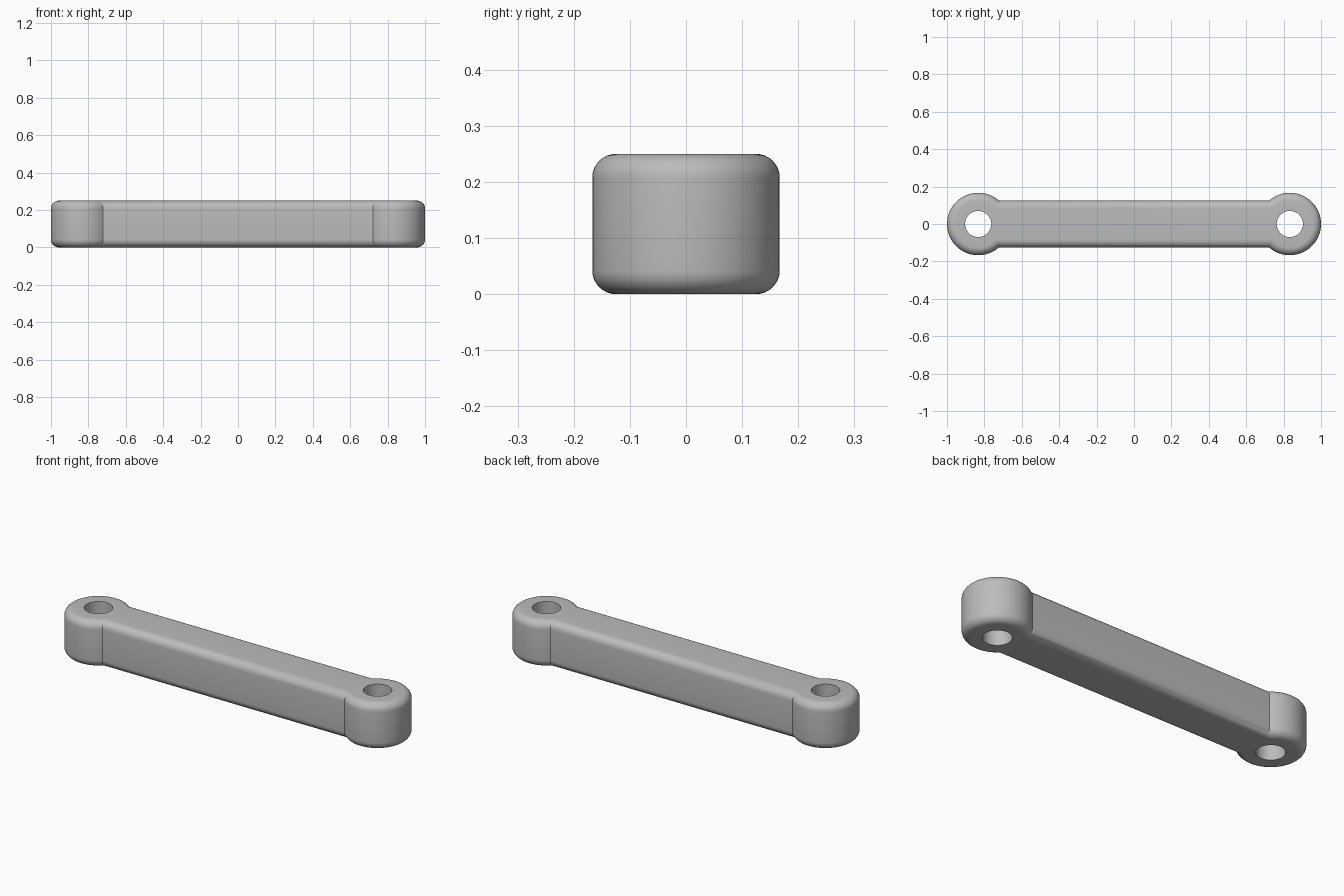
import bpy, bmesh
from math import sin, cos, asin, pi

cube = bpy.data.objects.get("Cube")
if cube:
    bpy.data.objects.remove(cube, do_unlink=True)

HEIGHT = 0.25       # link thickness
EYE_X = 0.833       # pin hole centre
EYE_R = 0.167       # eye outer radius
HOLE_R = 0.07
BAR_HALF = 0.125    # half width of the bar
FILLET = 0.042
ARC_STEPS = 64
FILLET_STEPS = 8


def outline(inset):
    """Two round eyes joined by a straight bar, shrunk by inset."""
    r, w = EYE_R - inset, BAR_HALF - inset
    sweep = pi - asin(w / r)
    pts = []
    for side in (1, -1):
        for i in range(ARC_STEPS + 1):
            a = -sweep + 2 * sweep * i / ARC_STEPS
            pts.append((side * (EYE_X + r * cos(a)), side * r * sin(a)))
    return pts


def circle(cx):
    return [(cx + HOLE_R * cos(2 * pi * i / ARC_STEPS),
             HOLE_R * sin(2 * pi * i / ARC_STEPS)) for i in range(ARC_STEPS)]


def loft(bm, loops):
    """Skin consecutive closed loops of equal length."""
    for low, high in zip(loops, loops[1:]):
        n = len(low)
        for i in range(n):
            j = (i + 1) % n
            bm.faces.new((low[i], low[j], high[j], high[i]))


def ring(bm, pts, z):
    return [bm.verts.new((x, y, z)) for x, y in pts]


bm = bmesh.new()

# Outer wall with rounded top and bottom rims
rim = [(FILLET * (1 - sin(t)), FILLET * (1 - cos(t)))
       for t in (pi / 2 * i / FILLET_STEPS for i in range(FILLET_STEPS + 1))]
levels = [(d, z) for d, z in reversed(rim)]
levels = [(FILLET - FILLET * cos(t), FILLET - FILLET * sin(t))
          for t in (pi / 2 * (1 - i / FILLET_STEPS) for i in range(FILLET_STEPS + 1))]
levels += [(d, HEIGHT - z) for d, z in reversed(levels)]
wall = [ring(bm, outline(d), z) for d, z in levels]
loft(bm, wall)

# Pin holes
holes = []
for cx in (-EYE_X, EYE_X):
    hole = [ring(bm, circle(cx), z) for z in (0, HEIGHT)]
    loft(bm, hole)
    holes.append(hole)

# Flat top and bottom around the holes
for end in (0, -1):
    edges = []
    for loop in (wall[end], holes[0][end], holes[1][end]):
        edges += [bm.edges.get((v, loop[(i + 1) % len(loop)])) for i, v in enumerate(loop)]
    bmesh.ops.triangle_fill(bm, edges=edges, use_beauty=True, use_dissolve=False)

bmesh.ops.recalc_face_normals(bm, faces=bm.faces)
mesh = bpy.data.meshes.new("link_arm")
bm.to_mesh(mesh)
bm.free()

# Plain grey finish
grey = bpy.data.materials.new("grey")
grey.use_nodes = True
grey.diffuse_color = (0.5, 0.5, 0.5, 1)
grey.node_tree.nodes["Principled BSDF"].inputs["Base Color"].default_value = (0.5, 0.5, 0.5, 1)
mesh.materials.append(grey)

link = bpy.data.objects.new("link_arm", mesh)
bpy.context.collection.objects.link(link)
bpy.context.view_layer.objects.active = link
link.select_set(True)
bpy.ops.object.shade_smooth_by_angle(angle=pi / 6)
